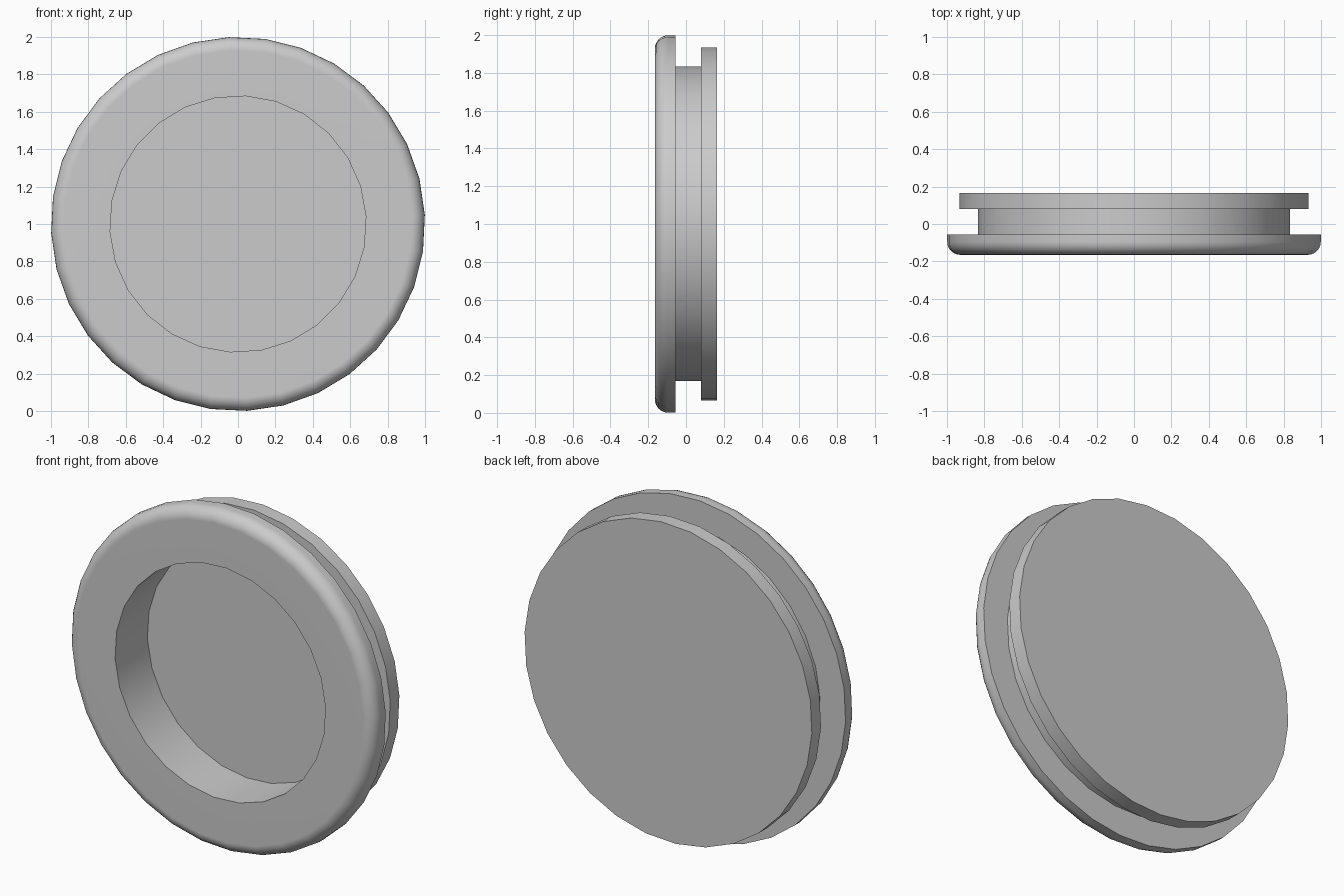
import bpy, bmesh
from math import sin, cos, pi, radians
from mathutils import Vector

cube = bpy.data.objects.get("Cube")
if cube:
    bpy.data.objects.remove(cube, do_unlink=True)

grey = bpy.data.materials.new("plain grey")
grey.use_nodes = True
colour = (0.6, 0.6, 0.6, 1)
grey.diffuse_color = colour
grey.node_tree.nodes["Principled BSDF"].inputs["Base Color"].default_value = colour

FRONT, GROOVE_FRONT, GROOVE_BACK, BACK = -0.165, -0.055, 0.08, 0.165
FLOOR = 0.135
FILLET = 0.07
bm = bmesh.new()


def ring(radius, y, sides):
    """Closed loop of edges round the y axis, centred at z = 1."""
    turn = radians(90 / sides)
    verts = [bm.verts.new((radius * cos(turn + 2 * pi * i / sides), y,
                           1 + radius * sin(turn + 2 * pi * i / sides)))
             for i in range(sides)]
    return verts


def wall(a, b):
    """Quads between two rings with equal side counts."""
    for i in range(len(a)):
        j = (i + 1) % len(a)
        bm.faces.new((a[i], a[j], b[j], b[i]))


def washer(a, b):
    """Flat face between two rings with different side counts."""
    edges = []
    for loop in (a, b):
        for v, w in zip(loop, loop[1:] + loop[:1]):
            edges.append(bm.edges.get((v, w)) or bm.edges.new((v, w)))
    bmesh.ops.triangle_fill(bm, edges=edges, use_beauty=True, normal=Vector((0, 1, 0)))


# Front flange with rounded front edge
STEPS = 6
outer = [ring(1 - FILLET + FILLET * sin(t), FRONT + FILLET * (1 - cos(t)), 32)
         for t in (pi / 2 * k / STEPS for k in range(STEPS + 1))]
outer.append(ring(1, GROOVE_FRONT, 32))
for a, b in zip(outer, outer[1:]):
    wall(a, b)

# Recess in the front
rim, floor = ring(0.685, FRONT, 26), ring(0.685, FLOOR, 26)
wall(rim, floor)
bm.faces.new(floor)
washer(outer[0], rim)

# Groove round the middle
groove_a, groove_b = ring(0.835, GROOVE_FRONT, 29), ring(0.835, GROOVE_BACK, 29)
wall(groove_a, groove_b)
washer(outer[-1], groove_a)

# Back flange and closed back
back_a, back_b = ring(0.935, GROOVE_BACK, 30), ring(0.935, BACK, 30)
wall(back_a, back_b)
washer(groove_b, back_a)
bm.faces.new(back_b)

bmesh.ops.recalc_face_normals(bm, faces=bm.faces)
mesh = bpy.data.meshes.new("grooved_cap")
bm.to_mesh(mesh)
bm.free()
mesh.materials.append(grey)
cap = bpy.data.objects.new("grooved_cap", mesh)
bpy.context.collection.objects.link(cap)

# Smooth round walls, crisp flat faces
bpy.ops.object.select_all(action='DESELECT')
cap.select_set(True)
bpy.context.view_layer.objects.active = cap
bpy.ops.object.shade_smooth_by_angle(angle=radians(30))
weighted = cap.modifiers.new("weighted_normals", 'WEIGHTED_NORMAL')
weighted.keep_sharp = True
